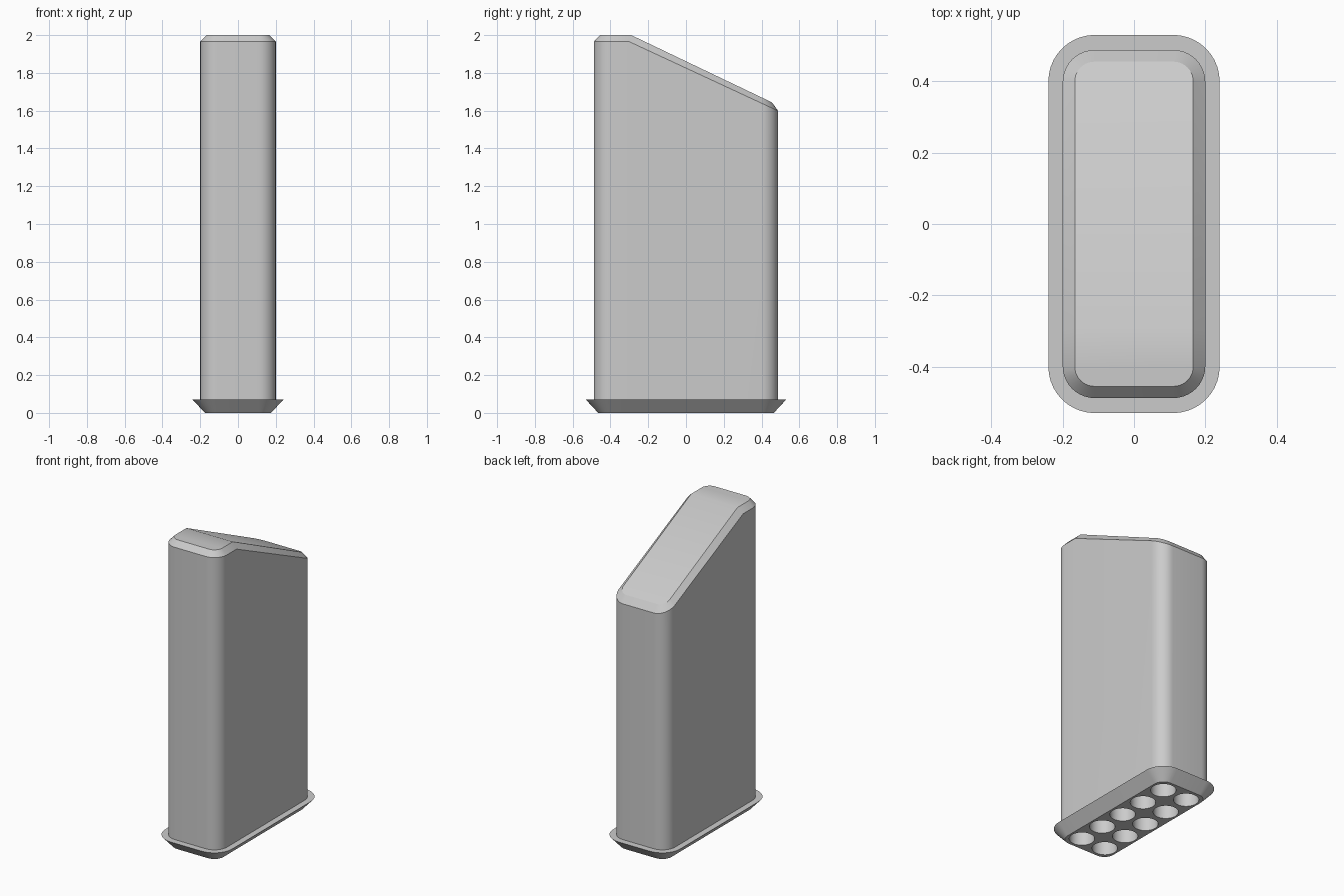
import bpy, bmesh, math

if "Cube" in bpy.data.objects:
    bpy.data.objects.remove(bpy.data.objects["Cube"])

# Single grey material
grey = bpy.data.materials.new("light grey")
grey.diffuse_color = (0.6, 0.6, 0.6, 1)
grey.use_nodes = True
grey.node_tree.nodes["Principled BSDF"].inputs["Base Color"].default_value = grey.diffuse_color


def ring(hx, hy, r, bend):
    """Rounded rectangle outline with an extra point on each long side at y = bend."""
    pts = []
    n = 10
    for k, (sx, sy) in enumerate([(1, 1), (-1, 1), (-1, -1), (1, -1)]):
        for i in range(n + 1):
            a = math.pi / 2 * (k + i / n)
            pts.append((sx * (hx - r) + r * math.cos(a),
                        sy * (hy - r) + r * math.sin(a)))
        if k == 1:
            pts.append((-hx, bend))
    pts.append((hx, bend))
    return pts


def sloped(top, bend, slope):
    return lambda y: top - max(0, y - bend) * slope


# Stacked sections: half width, half depth, corner radius, bend position, height rule
sections = [
    (0.175, 0.465, 0.065, -0.30, lambda y: 0.0),                # underside
    (0.24, 0.53, 0.13, -0.30, lambda y: 0.07),                  # flange rim
    (0.20, 0.488, 0.09, -0.30, lambda y: 0.07),                 # foot of the body
    (0.20, 0.488, 0.09, -0.30, sloped(1.965, -0.30, 0.465)),    # shoulder
    (0.166, 0.455, 0.055, -0.29, sloped(2.0, -0.29, 0.478)),    # top edge
]

bm = bmesh.new()
rings = [[bm.verts.new((x, y, z(y))) for x, y in ring(hx, hy, r, b)]
         for hx, hy, r, b, z in sections]
count = len(rings[0])
for low, high in zip(rings, rings[1:]):
    for i in range(count):
        j = (i + 1) % count
        bm.faces.new((low[i], low[j], high[j], high[i]))
bm.faces.new(rings[0][::-1])

# Top: a sloped face behind the bend and a level face in front of it
top = rings[-1]
left = 22                       # index of the bend point on the left side
bm.faces.new([top[-1]] + top[:left + 1])
bm.faces.new(top[left:])
bmesh.ops.recalc_face_normals(bm, faces=bm.faces)
mesh = bpy.data.meshes.new("body")
bm.to_mesh(mesh)
bm.free()
body = bpy.data.objects.new("body", mesh)
bpy.context.collection.objects.link(body)
mesh.materials.append(grey)

# Two rows of five round sockets in the underside
depth = 0.3
bm = bmesh.new()
for sx in (-1, 1):
    for k in range(-2, 3):
        made = bmesh.ops.create_cone(bm, cap_ends=True, segments=32,
                                     radius1=0.075, radius2=0.075, depth=depth + 0.1)
        bmesh.ops.translate(bm, verts=made["verts"],
                            vec=(sx * 0.0875, k * 0.186, (depth - 0.1) / 2))
cut_mesh = bpy.data.meshes.new("socket_cutter")
bm.to_mesh(cut_mesh)
bm.free()
cut_mesh.materials.append(grey)
cutter = bpy.data.objects.new("socket_cutter", cut_mesh)
bpy.context.collection.objects.link(cutter)
cutter.hide_render = True

mod = body.modifiers.new("sockets", 'BOOLEAN')
mod.operation = 'DIFFERENCE'
mod.solver = 'EXACT'
mod.object = cutter
bpy.context.view_layer.objects.active = body
body.select_set(True)
bpy.ops.object.modifier_apply(modifier=mod.name)
bpy.data.objects.remove(cutter)

# Round corners smooth, bevel edges sharp
bpy.ops.object.shade_smooth_by_angle(angle=math.radians(27))
